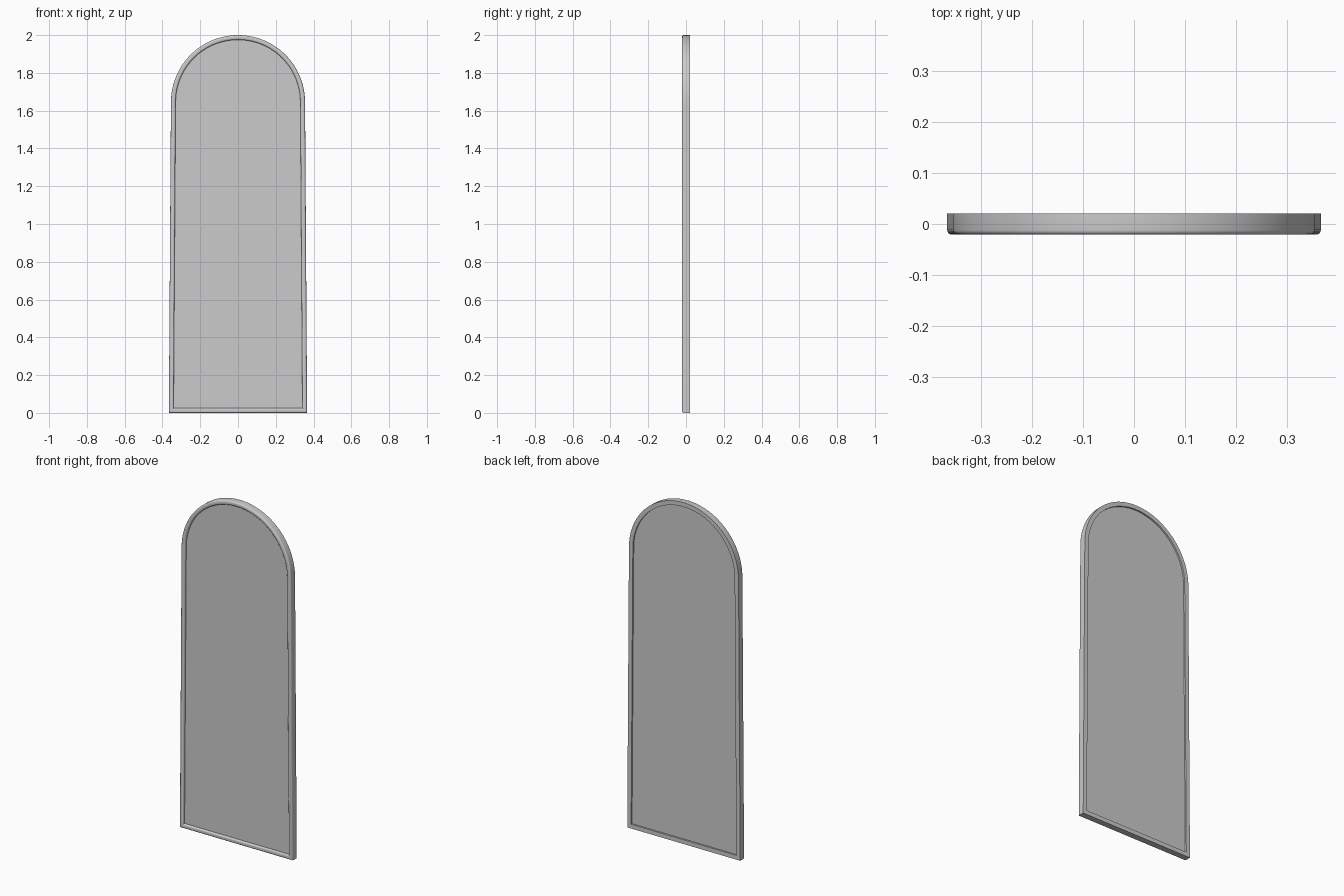
import bpy, bmesh, math

if "Cube" in bpy.data.objects:
    bpy.data.objects.remove(bpy.data.objects["Cube"])

SEGS = 48


def arch(d, y):
    """Arched outline inset by d, at depth y; the sides flare slightly to the base."""
    r, zc = 0.355 - d, 1.645
    pts = [(-(0.366 - d), y, d), (0.366 - d, y, d)]
    for i in range(SEGS + 1):
        a = math.pi * i / SEGS
        pts.append((r * math.cos(a), y, zc + r * math.sin(a)))
    return pts


def sweep(name, profile, closed):
    """Loft arched loops through (inset, depth) points; cap the ends if open."""
    bm = bmesh.new()
    loops = [[bm.verts.new(p) for p in arch(d, y)] for d, y in profile]
    n = len(loops[0])
    count = len(loops) if closed else len(loops) - 1
    for k in range(count):
        a, b = loops[k], loops[(k + 1) % len(loops)]
        for i in range(n):
            j = (i + 1) % n
            bm.faces.new((a[i], a[j], b[j], b[i]))
    if not closed:
        bm.faces.new(loops[0])
        bm.faces.new(loops[-1])
    bmesh.ops.recalc_face_normals(bm, faces=bm.faces)
    me = bpy.data.meshes.new(name)
    bm.to_mesh(me)
    bm.free()
    ob = bpy.data.objects.new(name, me)
    bpy.context.collection.objects.link(ob)
    bpy.ops.object.select_all(action='DESELECT')
    ob.select_set(True)
    bpy.context.view_layer.objects.active = ob
    bpy.ops.object.shade_smooth_by_angle(angle=math.radians(35))
    return ob


# Frame: rounded front edges, square back
profile = [(0.0, 0.021)]
R = 0.009
for i in range(6):
    a = math.radians(90 * i / 5)
    profile.append((R - R * math.cos(a), -0.021 + R - R * math.sin(a)))
for i in range(6):
    a = math.radians(90 * i / 5)
    profile.append((0.025 - R + R * math.sin(a), -0.021 + R - R * math.cos(a)))
profile.append((0.025, 0.021))
sweep("mirror_frame", profile, True)

# Mirror panel: thin slab set into the frame
sweep("mirror_panel", [(0.022, -0.007), (0.022, 0.012)], False)
